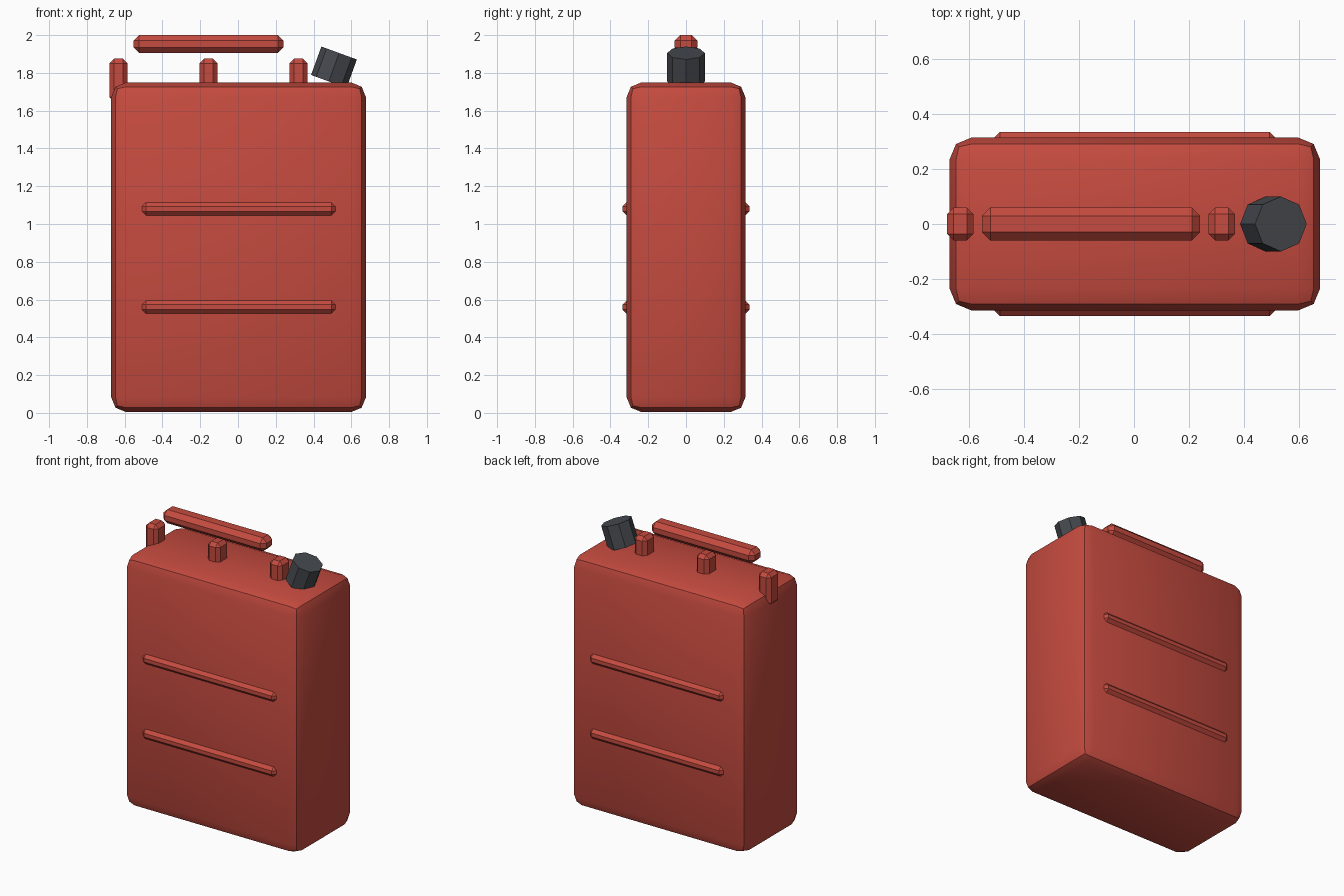
import bpy, bmesh
from math import radians
from mathutils import Matrix, Vector

cube = bpy.data.objects.get("Cube")
if cube:
    bpy.data.objects.remove(cube, do_unlink=True)


def make_material(name, rgb):
    mat = bpy.data.materials.new(name)
    mat.use_nodes = True
    mat.diffuse_color = (*rgb, 1)
    bsdf = next(n for n in mat.node_tree.nodes if n.type == 'BSDF_PRINCIPLED')
    bsdf.inputs["Base Color"].default_value = (*rgb, 1)
    return mat


red = make_material("red paint", (0.56, 0.07, 0.05))
charcoal = make_material("charcoal plastic", (0.06, 0.066, 0.076))


def finish(name, bm, mat, location):
    mesh = bpy.data.meshes.new(name)
    bmesh.ops.recalc_face_normals(bm, faces=bm.faces)
    bm.to_mesh(mesh)
    bm.free()
    mesh.materials.append(mat)
    obj = bpy.data.objects.new(name, mesh)
    obj.location = location
    bpy.context.collection.objects.link(obj)
    return obj


def bevelled_box(name, location, size, bevel, segments=1):
    bm = bmesh.new()
    bmesh.ops.create_cube(bm, size=1)
    bmesh.ops.scale(bm, vec=Vector(size), verts=bm.verts)
    bmesh.ops.bevel(bm, geom=bm.edges[:], offset=bevel, segments=segments,
                    profile=0.5, affect='EDGES')
    return finish(name, bm, red, location)


# Can body with rounded corners
body = bevelled_box("can_body", (0.003, 0, 0.877), (1.35, 0.63, 1.746), 0.08, 2)
bpy.ops.object.select_all(action='DESELECT')
body.select_set(True)
bpy.context.view_layer.objects.active = body
bpy.ops.object.shade_smooth_by_angle(angle=radians(30))

# Raised ribs on front and back
for side, y in (("front", -0.31), ("back", 0.31)):
    for level, z in (("lower", 0.56), ("upper", 1.08)):
        bevelled_box(f"{level}_{side}_rib", (0.003, y, z), (1.026, 0.052, 0.07), 0.022)

# Handle posts and grip
for place, x in (("right", -0.633), ("middle", -0.156), ("left", 0.32)):
    bevelled_box(f"{place}_handle_post", (x, 0, 1.762), (0.096, 0.12, 0.226), 0.024)
bevelled_box("handle_grip", (-0.156, 0, 1.953), (0.794, 0.12, 0.095), 0.03)

# Tilted eight-sided cap
bm = bmesh.new()
bmesh.ops.create_cone(bm, cap_ends=True, segments=8, radius1=0.1, radius2=0.1, depth=0.16)
bmesh.ops.rotate(bm, verts=bm.verts, matrix=Matrix.Rotation(radians(20), 3, 'Y'))
finish("spout_cap", bm, charcoal, (0.508, 0, 1.83))
